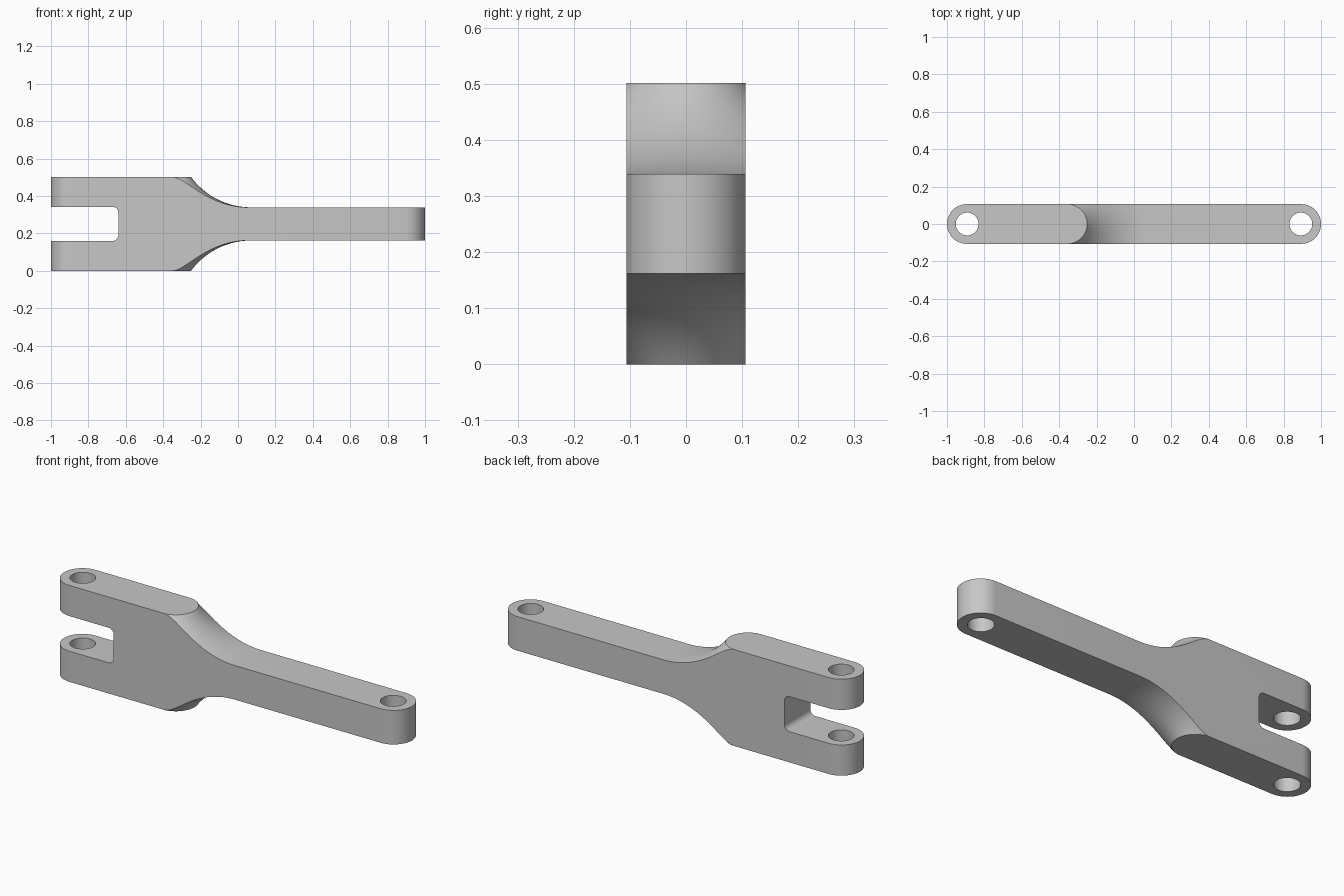
import bpy, bmesh, math

cube = bpy.data.objects.get("Cube")
if cube:
    bpy.data.objects.remove(cube, do_unlink=True)

HALF_W = 0.106     # half width, also the end radius
HEIGHT = 0.501
MID = HEIGHT / 2
ROD = 0.0885       # half height of the thin rod
PIN_X = 0.892
HOLE_R = 0.061
NECK_X = -0.357    # axis of the rounded shoulder
NECK_R = 0.1063
ARC_R = 0.4        # shoulder fillet radius

steel = bpy.data.materials.new("steel grey")
steel.use_nodes = True
color = (0.57, 0.57, 0.57, 1)
steel.diffuse_color = color
steel.node_tree.nodes["Principled BSDF"].inputs["Base Color"].default_value = color


def solid(name, rings, helper=False):
    """Closed solid through matching closed outlines, capped at both ends."""
    bm = bmesh.new()
    rings = [[bm.verts.new(p) for p in ring] for ring in rings]
    for a, b in zip(rings, rings[1:]):
        for i in range(len(a)):
            bm.faces.new((a[i - 1], a[i], b[i], b[i - 1]))
    bm.faces.new(rings[0])
    bm.faces.new(rings[-1])
    bmesh.ops.recalc_face_normals(bm, faces=bm.faces)
    mesh = bpy.data.meshes.new(name)
    bm.to_mesh(mesh)
    bm.free()
    mesh.materials.append(steel)
    obj = bpy.data.objects.new(name, mesh)
    bpy.context.collection.objects.link(obj)
    obj.hide_render = helper
    return obj


def arc(cx, cy, r, start, end, steps):
    angles = [math.radians(start + (end - start) * i / steps) for i in range(steps + 1)]
    return [(cx + r * math.cos(a), cy + r * math.sin(a)) for a in angles]


def shoulder_cutter(name, side):
    """Half turn of the fillet profile around the shoulder axis."""
    sweep = math.acos((ARC_R - MID + ROD) / ARC_R)
    reach = NECK_R + ARC_R * math.sin(sweep)
    profile = arc(reach, ROD + ARC_R, ARC_R, -90 - math.degrees(sweep), -90, 24)
    profile += [(1.8, ROD), (1.8, 0.4), (NECK_R, 0.4)]
    rings = [[(NECK_X + r * px, r * py, MID + side * h) for r, h in profile]
             for px, py in arc(0, 0, 1, -90, 90, 64)]
    return solid(name, rings, True)


# Round-ended bar
end = 1 - HALF_W
outline = arc(end, 0, HALF_W, -90, 90, 32) + arc(-end, 0, HALF_W, 90, 270, 32)
link = solid("clevis_link", [[(x, y, z) for x, y in outline] for z in (0, HEIGHT)])

# Shoulder fillets above and below the rod
cutters = [shoulder_cutter("upper_shoulder_cutter", 1),
           shoulder_cutter("lower_shoulder_cutter", -1)]

# Fork slot with rounded inner corners
slot, c = 0.091, 0.03
inner = -0.64
path = [(-1.2, MID - slot)] + arc(inner - c, MID - slot + c, c, -90, 0, 8)
path += arc(inner - c, MID + slot - c, c, 0, 90, 8) + [(-1.2, MID + slot)]
cutters.append(solid("slot_cutter", [[(x, y, z) for x, z in path] for y in (-0.3, 0.3)], True))

# Pin holes at both ends
for name, x in (("fork_hole_cutter", -PIN_X), ("rod_hole_cutter", PIN_X)):
    circle = arc(x, 0, HOLE_R, 0, 360, 48)[:-1]
    cutters.append(solid(name, [[(u, v, z) for u, v in circle] for z in (-0.2, 0.8)], True))

bpy.context.view_layer.objects.active = link
link.select_set(True)
for cutter in cutters:
    mod = link.modifiers.new(cutter.name, "BOOLEAN")
    mod.operation = "DIFFERENCE"
    mod.solver = "EXACT"
    mod.object = cutter
    bpy.ops.object.modifier_apply(modifier=mod.name)
for cutter in cutters:
    bpy.data.objects.remove(cutter, do_unlink=True)

# Merge leftover flat facets, then smooth the round faces
bm = bmesh.new()
bm.from_mesh(link.data)
bmesh.ops.remove_doubles(bm, verts=bm.verts, dist=0.00005)
bmesh.ops.dissolve_limit(bm, angle_limit=0.002, verts=bm.verts, edges=bm.edges)
bm.to_mesh(link.data)
bm.free()
bpy.ops.object.shade_smooth_by_angle(angle=math.radians(30))
